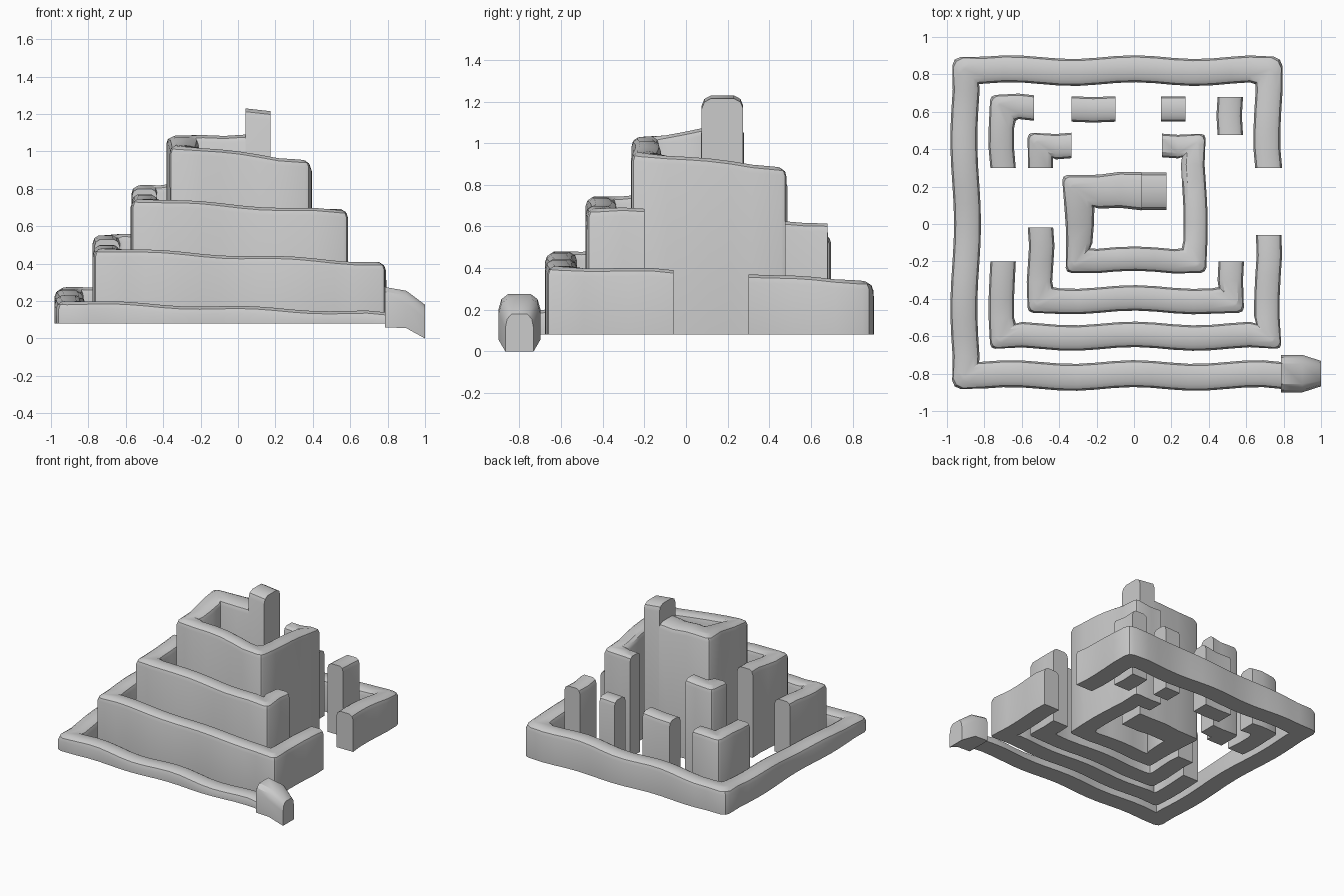
import bpy, bmesh
from math import sin, cos, pi
from mathutils import Vector

if "Cube" in bpy.data.objects:
    bpy.data.objects.remove(bpy.data.objects["Cube"])

BASE = 0.08


def wobble(p, d):
    """Small hand-made waviness, sideways to the run direction."""
    a = 0.010 * cos(2 * pi * p.x / 0.66)
    b = 0.010 * cos(2 * pi * p.y / 0.9)
    return Vector((0, a)) if abs(d.x) > abs(d.y) else Vector((b, 0))


def wall(name, pts, half=0.068, rnd=0.04, corner=0.025, wavy=True, bottoms=None, halves=None):
    """Sweep a round-topped wall section along mitred (x, y, top) points."""
    n = len(pts)
    flat = [Vector(p[:2]) for p in pts]
    halves = halves or [half] * n
    bottoms = bottoms or [BASE] * n
    stations = []  # centre, side vector, top, bottom, is_corner
    for i in range(n):
        d_in = (flat[i] - flat[i - 1]).normalized() if i else None
        d_out = (flat[i + 1] - flat[i]).normalized() if i < n - 1 else None
        a, b = d_in or d_out, d_out or d_in
        na, nb = Vector((-a.y, a.x)), Vector((-b.y, b.x))
        m = (na + nb) / (1 + na.dot(nb))
        turn = a.dot(b) < 0.8
        stations.append((flat[i], m * halves[i], pts[i][2], bottoms[i], turn))
        if d_out and wavy:
            length = (flat[i + 1] - flat[i]).length
            k = max(1, round(length / 0.1))
            for j in range(1, k):
                t = j / k
                p = flat[i].lerp(flat[i + 1], t)
                h = halves[i] * (1 - t) + halves[i + 1] * t
                z = pts[i][2] * (1 - t) + pts[i + 1][2] * t
                z += 0.007 * sin(9 * (p.x - p.y))
                stations.append((p + wobble(p, d_out), nb * h, z, BASE, False))
    section = [(1, None), (1, 1), (0.87, 0.35), (0.55, 0), (-0.55, 0), (-0.87, 0.35), (-1, 1), (-1, None)]
    bm = bmesh.new()
    rings = []
    for c, s, top, bot, turn in stations:
        ring = []
        for u, drop in section:
            q = c + s * u
            ring.append(bm.verts.new((q.x, q.y, bot if drop is None else top - rnd * drop)))
        rings.append(ring)
    m = len(section)
    for r, q in zip(rings, rings[1:]):
        for k in range(m):
            bm.faces.new((r[k], r[(k + 1) % m], q[(k + 1) % m], q[k]))
    bm.faces.new(rings[0])
    bm.faces.new(rings[-1])
    # Soften the outer vertical corners
    edges = [bm.edges.get((r[k], r[k + 1])) for r, st in zip(rings, stations) if st[4] for k in range(3)]
    if edges:
        bmesh.ops.bevel(bm, geom=edges, offset=corner, segments=2, profile=0.5, affect='EDGES')
    bmesh.ops.recalc_face_normals(bm, faces=bm.faces)
    me = bpy.data.meshes.new(name)
    bm.to_mesh(me)
    bm.free()
    ob = bpy.data.objects.new(name, me)
    bpy.context.collection.objects.link(ob)
    bpy.ops.object.select_all(action='DESELECT')
    ob.select_set(True)
    bpy.context.view_layer.objects.active = ob
    bpy.ops.object.shade_smooth_by_angle(angle=0.6)
    return ob


# Lowest ring and its sloping entrance end
wall("outer_wall", [(0.79, -0.81, 0.14), (-0.9, -0.81, 0.20), (-0.9, 0.82, 0.275),
                    (0.72, 0.82, 0.34), (0.72, 0.30, 0.37)], half=0.072, corner=0.045)
wall("entrance_end", [(0.785, -0.80, 0.275), (0.90, -0.80, 0.255), (1.0, -0.80, 0.18)],
     rnd=0.07, wavy=False, bottoms=[0.06, 0.055, 0.0], halves=[0.1, 0.1, 0.068])

# Second ring with broken rear wall
wall("second_wall", [(0.72, -0.06, 0.39), (0.72, -0.60, 0.41), (-0.70, -0.60, 0.48), (-0.70, -0.20, 0.50)])
wall("second_rear_corner", [(-0.70, 0.30, 0.53), (-0.70, 0.62, 0.55), (-0.535, 0.62, 0.555)])
wall("rear_pillar_left", [(-0.335, 0.615, 0.57), (-0.10, 0.615, 0.585)])
wall("rear_pillar_middle", [(0.145, 0.615, 0.60), (0.275, 0.615, 0.605)])
wall("rear_pillar_right", [(0.515, 0.68, 0.615), (0.515, 0.475, 0.625)])

# Third ring
wall("third_wall", [(0.52, -0.20, 0.685), (0.52, -0.405, 0.685), (-0.50, -0.405, 0.745), (-0.50, -0.02, 0.77)])
wall("third_rear_corner", [(-0.50, 0.30, 0.80), (-0.50, 0.42, 0.82), (-0.335, 0.42, 0.83)])

# Top ring, ending in a broad block and raised peak
wall("top_wall", [(0.15, 0.42, 0.87), (0.32, 0.42, 0.885), (0.32, -0.195, 0.955), (-0.30, -0.195, 1.03),
                  (-0.30, 0.175, 1.085), (0.04, 0.175, 1.09)],
     halves=[0.063, 0.063, 0.065, 0.065, 0.085, 0.102])
wall("peak", [(0.04, 0.175, 1.23), (0.175, 0.175, 1.215)], half=0.1, rnd=0.05, wavy=False)
